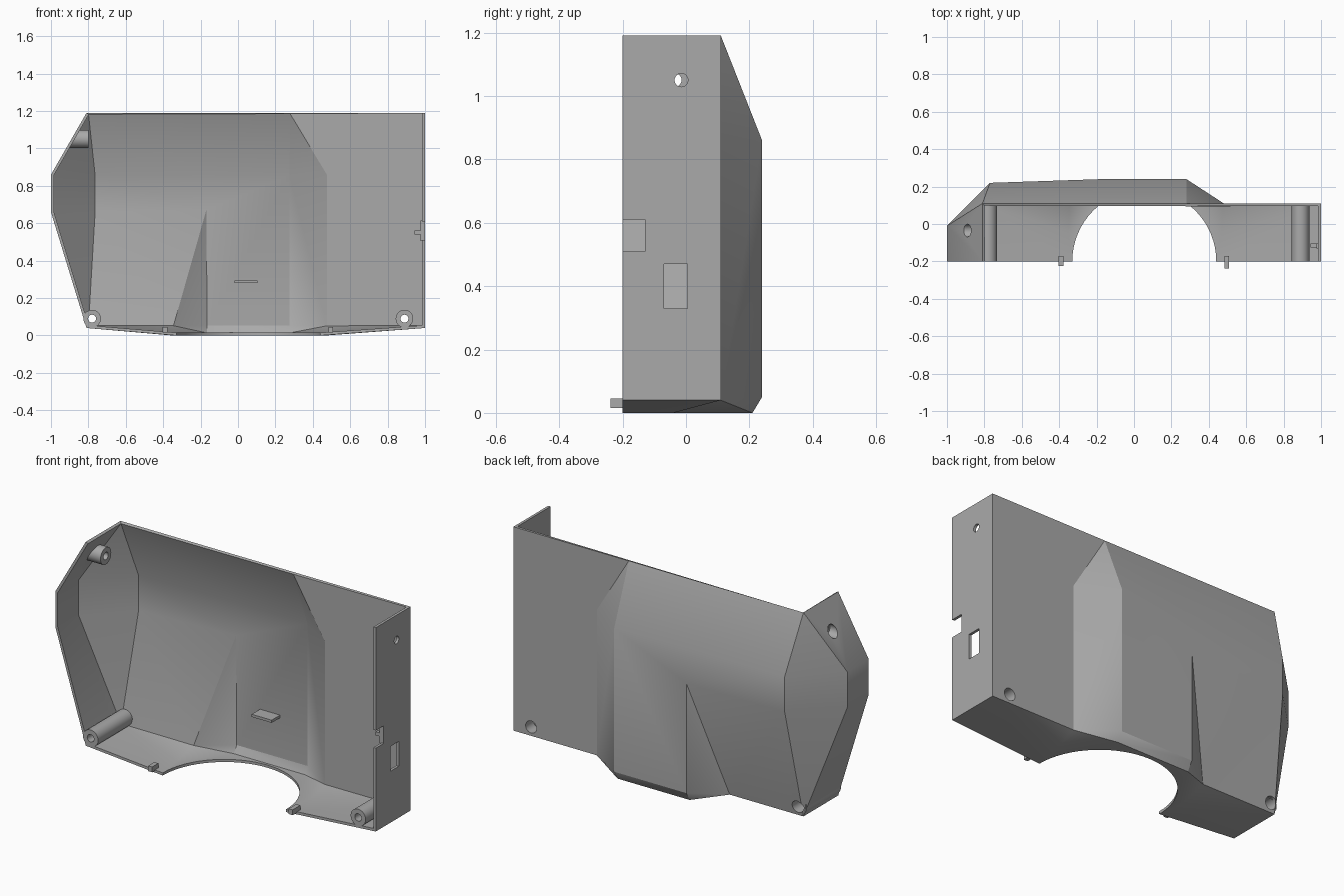
import bpy, bmesh, math
from mathutils import Vector, Matrix

cube = bpy.data.objects.get("Cube")
if cube:
    bpy.data.objects.remove(cube, do_unlink=True)

grey = bpy.data.materials.new("matte grey")
grey.use_nodes = True
COLOUR = (0.4, 0.4, 0.4, 1)
grey.diffuse_color = COLOUR
grey.node_tree.nodes["Principled BSDF"].inputs["Base Color"].default_value = COLOUR

FRONT, BACK, TOP, RIM = -0.2, 0.11, 1.19, 0.04   # main planes
DEEP, WALL = 0.24, 0.015                         # bulge depth, wall thickness


def make_object(name, bm):
    mesh = bpy.data.meshes.new(name)
    bm.to_mesh(mesh)
    bm.free()
    mesh.materials.append(grey)
    obj = bpy.data.objects.new(name, mesh)
    bpy.context.collection.objects.link(obj)
    return obj


def box(name, low, high):
    low, high = Vector(low), Vector(high)
    bm = bmesh.new()
    bmesh.ops.create_cube(bm, size=1)
    bmesh.ops.scale(bm, vec=high - low, verts=bm.verts)
    bmesh.ops.translate(bm, vec=(low + high) / 2, verts=bm.verts)
    return make_object(name, bm)


def cylinder(name, start, end, radius, clip=None):
    start, end = Vector(start), Vector(end)
    axis = end - start
    bm = bmesh.new()
    turn = axis.to_track_quat('Z', 'Y').to_matrix().to_4x4()
    bmesh.ops.create_cone(bm, cap_ends=True, segments=32, radius1=radius, radius2=radius,
                          depth=axis.length, matrix=Matrix.Translation((start + end) / 2) @ turn)
    if clip:  # trim the end to a sloping wall
        cut = bmesh.ops.bisect_plane(bm, geom=bm.verts[:] + bm.edges[:] + bm.faces[:],
                                     plane_co=clip[0], plane_no=clip[1], clear_outer=True)
        rim = [e for e in cut["geom_cut"] if isinstance(e, bmesh.types.BMEdge)]
        bmesh.ops.holes_fill(bm, edges=rim)
    return make_object(name, bm)


def apply(obj, kind, **settings):
    mod = obj.modifiers.new(kind.title(), kind)
    for key, value in settings.items():
        setattr(mod, key, value)
    bpy.context.view_layer.objects.active = obj
    bpy.ops.object.modifier_apply(modifier=mod.name)


def smooth(obj):
    bpy.ops.object.select_all(action='DESELECT')
    obj.select_set(True)
    bpy.context.view_layer.objects.active = obj
    bpy.ops.object.shade_smooth_by_angle(angle=math.radians(30))


# Corner points of the outer skin
points = {
    "top_left": (-0.81, BACK, TOP), "top_left_front": (-0.81, FRONT, TOP),
    "side_high": (-1, -0.01, 0.86), "side_high_front": (-1, FRONT, 0.86),
    "side_low": (-1, -0.01, 0.66), "side_low_front": (-1, FRONT, 0.66),
    "foot_left": (-0.81, BACK, RIM), "foot_left_front": (-0.81, FRONT, RIM),
    "shoulder_high": (-0.77, 0.22, 0.86), "shoulder_low": (-0.77, 0.22, 0.66),
    "ridge_left": (-0.17, DEEP, 0.86), "ridge_right": (0.28, DEEP, 0.86),
    "fold_tip": (-0.17, DEEP, 0.67), "apex": (0.28, BACK, TOP),
    "slope_edge": (0.48, BACK, 0.86),
    "hem_left": (-0.17, DEEP, 0.05), "hem_right": (0.28, DEEP, 0.05),
    "base_left": (-0.17, 0.21, 0), "base_right": (0.28, 0.21, 0),
    "kink_left": (-0.35, BACK, RIM), "kink_right": (0.48, BACK, RIM),
    "under_left": (-0.35, -0.04, 0), "under_right": (0.47, -0.04, 0),
    "top_right": (1, BACK, TOP), "top_right_front": (1, FRONT, TOP),
    "foot_right": (1, BACK, RIM), "foot_right_front": (1, FRONT, RIM),
}
# Semicircular opening in the underside, running right to left
STEPS = 32
arc = []
for i in range(STEPS + 1):
    a = math.pi * i / STEPS
    arc.append(f"arc{i}")
    points[arc[-1]] = (0.055 + 0.385 * math.cos(a), FRONT + 0.385 * math.sin(a), 0)

panels = [
    # left side facets
    "top_left_front side_high_front side_high top_left",
    "side_high_front side_low_front side_low side_high",
    "side_low_front foot_left_front foot_left side_low",
    "top_left side_high shoulder_high",
    "side_high side_low shoulder_low shoulder_high",
    "side_low foot_left shoulder_low",
    # back facets
    "top_left shoulder_high ridge_left apex", "apex ridge_left ridge_right",
    "apex ridge_right slope_edge",
    "shoulder_high shoulder_low fold_tip ridge_left",
    "shoulder_low foot_left kink_left", "shoulder_low kink_left fold_tip",
    "fold_tip kink_left hem_left",
    "ridge_left fold_tip hem_left hem_right ridge_right",
    "ridge_right hem_right kink_right slope_edge",
    "apex slope_edge kink_right foot_right top_right",
    # right wall
    "top_right foot_right foot_right_front top_right_front",
    # hem and underside
    "hem_left base_left base_right hem_right",
    "hem_left kink_left base_left", "hem_right base_right kink_right",
    "kink_left under_left base_left", "kink_right base_right under_right",
    "foot_left under_left kink_left", "foot_right kink_right under_right",
    f"foot_left foot_left_front {arc[-1]} under_left",
    f"foot_right under_right {arc[0]} foot_right_front",
    "under_left base_left base_right under_right " + " ".join(arc),
]
bm = bmesh.new()
verts = {name: bm.verts.new(co) for name, co in points.items()}
for panel in panels:
    bm.faces.new([verts[n] for n in panel.split()])
bmesh.ops.recalc_face_normals(bm, faces=bm.faces)
wall = max(bm.faces, key=lambda f: f.calc_center_median().x)
if wall.normal.x < 0:
    bmesh.ops.reverse_faces(bm, faces=bm.faces)
shell = make_object("housing_shell", bm)
apply(shell, 'SOLIDIFY', thickness=WALL, offset=-1, use_even_offset=True)

# Screw bosses
slope = Vector((points["side_high"][2] - TOP, 0, 0.19)).normalized()
on_slope = Vector(points["top_left"]) - slope * 0.006
parts = [shell]
cutters = []
for side, x in (("left", -0.78), ("right", 0.89)):
    parts.append(cylinder(f"lower_{side}_boss", (x, FRONT, 0.09), (x, BACK - 0.004, 0.09), 0.047))
    cutters.append(cylinder("cutter", (x, -0.3, 0.09), (x, 0.3, 0.09), 0.021))
    cutters.append(cylinder("cutter", (x, 0.04, 0.09), (x, 0.3, 0.09), 0.034))
parts.append(cylinder("upper_boss", (-1, -0.035, 1.05), (-0.8, -0.035, 1.05), 0.048,
                      (on_slope, slope)))
cutters.append(cylinder("cutter", (-1.1, -0.035, 1.05), (-0.7, -0.035, 1.05), 0.021))
cutters.append(cylinder("cutter", (-1.1, -0.035, 1.05), (-0.85, -0.035, 1.05), 0.034))

# Right wall openings: screw hole, window and notch
cutters.append(cylinder("cutter", (0.9, -0.015, 1.05), (1.1, -0.015, 1.05), 0.021))
cutters.append(box("cutter", (0.95, -0.07, 0.33), (1.1, 0.005, 0.47)))
cutters.append(box("cutter", (0.95, -0.3, 0.51), (1.1, -0.13, 0.61)))

for cutter in cutters:
    cutter.hide_render = True
    for part in parts:
        # only cut parts whose bounds meet the cutter
        a = [part.matrix_world @ Vector(c) for c in part.bound_box]
        b = [cutter.matrix_world @ Vector(c) for c in cutter.bound_box]
        if all(min(p[k] for p in a) < max(q[k] for q in b) and
               min(q[k] for q in b) < max(p[k] for p in a) for k in range(3)):
            apply(part, 'BOOLEAN', operation='DIFFERENCE', solver='EXACT', object=cutter)
for cutter in cutters:
    bpy.data.objects.remove(cutter, do_unlink=True)
for part in parts:
    smooth(part)

# Small tabs, pegs and the cable clip beside the notch
box("inner_tab", (-0.02, 0.15, 0.28), (0.105, DEEP - 0.005, 0.295))
box("left_peg", (-0.403, -0.225, 0.015), (-0.378, -0.17, 0.045))
box("right_peg", (0.483, -0.238, 0.015), (0.508, -0.17, 0.045))
box("clip_rib", (0.945, -0.125, 0.54), (0.99, -0.105, 0.56))
box("clip_plate", (0.975, -0.13, 0.505), (0.988, -0.105, 0.615))
